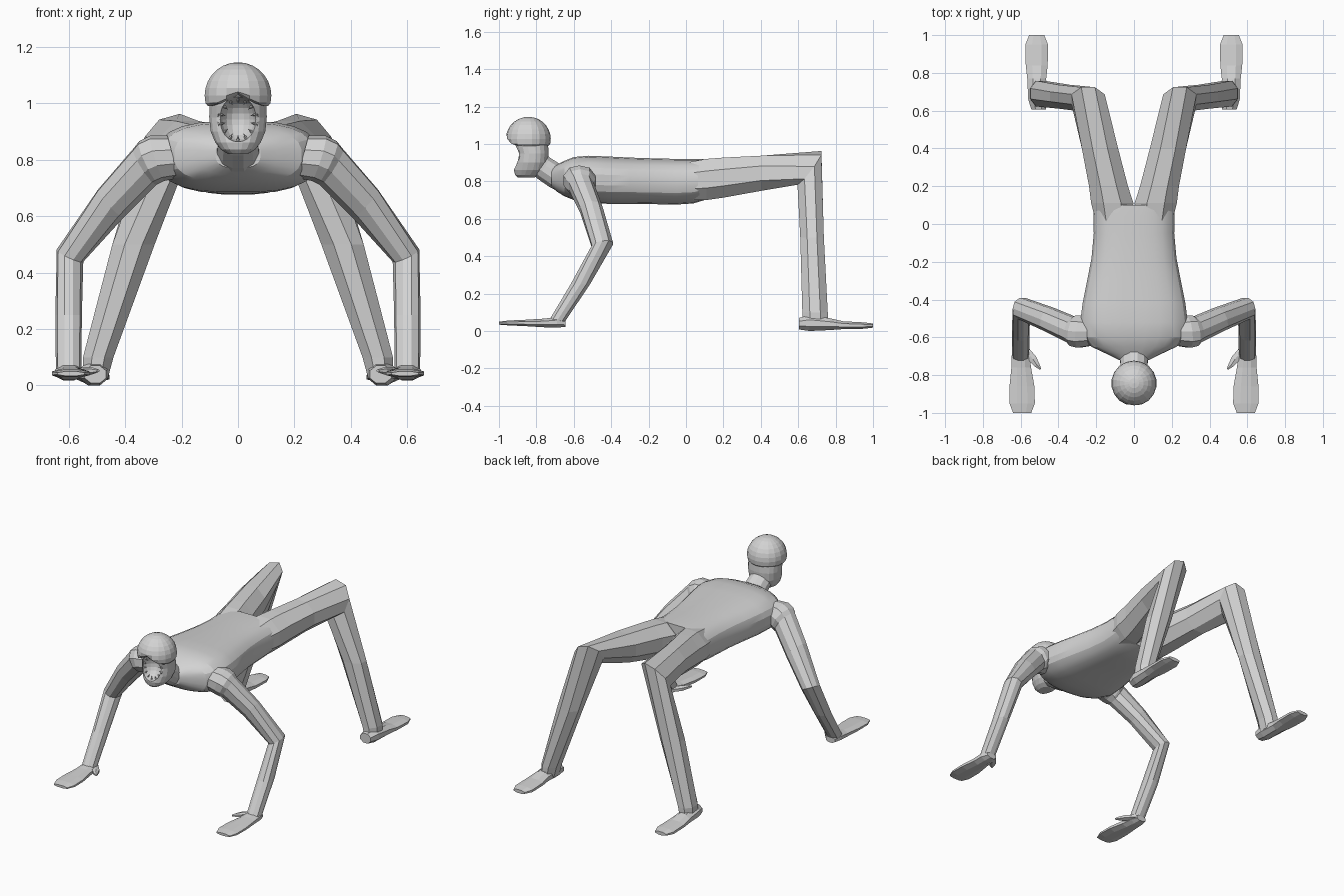
import bpy, bmesh, math
from mathutils import Vector

skin = bpy.data.materials.new("pale grey")
skin.diffuse_color = (0.65, 0.65, 0.65, 1)


def make(name, bm):
    bmesh.ops.recalc_face_normals(bm, faces=bm.faces)
    me = bpy.data.meshes.new(name)
    bm.to_mesh(me)
    bm.free()
    me.materials.append(skin)
    ob = bpy.data.objects.new(name, me)
    bpy.context.collection.objects.link(ob)
    return ob


def loft(name, rings, n=8, power=2.0, mirror=False):
    """Skin a tube through rings given as (centre, half axis u, half axis v)."""
    bm = bmesh.new()
    loops = []
    k = 1 / math.cos(math.pi / n)
    for c, u, v in rings:
        loop = []
        for i in range(n):
            a = 2 * math.pi * (i + 0.5) / n
            ca, sa = math.cos(a), math.sin(a)
            pu = math.copysign(min(1, abs(ca) * k) ** (2 / power), ca)
            pv = math.copysign(min(1, abs(sa) * k) ** (2 / power), sa)
            loop.append(bm.verts.new(Vector(c) + Vector(u) * pu + Vector(v) * pv))
        loops.append(loop)
    for a, b in zip(loops, loops[1:]):
        for i in range(n):
            j = (i + 1) % n
            bm.faces.new((a[i], a[j], b[j], b[i]))
    bm.faces.new(loops[0])
    bm.faces.new(loops[-1])
    ob = make(name, bm)
    if mirror:
        ob.modifiers.new("mirror", "MIRROR")
    return ob


def along_y(rows):
    """Upright rings from rows of (y, centre x, half width, bottom z, top z)."""
    return [((x, y, (b + t) / 2), (w, 0, 0), (0, 0, (t - b) / 2)) for y, x, w, b, t in rows]


# Torso
torso = loft("torso", along_y([
    (-0.72, 0, 0.08, 0.77, 0.87), (-0.69, 0, 0.14, 0.745, 0.89),
    (-0.65, 0, 0.225, 0.72, 0.91), (-0.60, 0, 0.265, 0.70, 0.93),
    (-0.52, 0, 0.285, 0.685, 0.937), (-0.42, 0, 0.272, 0.68, 0.933),
    (-0.30, 0, 0.248, 0.68, 0.927), (-0.18, 0, 0.225, 0.678, 0.923),
    (-0.05, 0, 0.213, 0.676, 0.92), (0.04, 0, 0.215, 0.682, 0.92),
    (0.10, 0, 0.215, 0.70, 0.918)]), n=24, power=2.7)
bpy.context.view_layer.objects.active = torso
torso.select_set(True)
bpy.ops.object.shade_smooth_by_angle(angle=math.radians(20))

# Neck
loft("neck", [((0, -0.64, 0.82), (0.11, 0, 0), (0, 0.02, 0.085)),
              ((0, -0.70, 0.83), (0.075, 0, 0), (0, 0.03, 0.06)),
              ((0, -0.76, 0.87), (0.07, 0, 0), (0, 0.035, 0.055)),
              ((0, -0.82, 0.92), (0.07, 0, 0), (0, 0.04, 0.05))], n=12)

# Jaw with hollow mouth
jaw = loft("jaw", [((0, (f + b) / 2, z), (w, 0, 0), (0, (b - f) / 2, 0)) for z, w, f, b in [
    (1.05, 0.10, -0.93, -0.74), (0.99, 0.101, -0.92, -0.737), (0.95, 0.102, -0.906, -0.735),
    (0.90, 0.097, -0.913, -0.738), (0.86, 0.08, -0.92, -0.75), (0.835, 0.06, -0.914, -0.78),
    (0.82, 0.035, -0.90, -0.81)]], n=20, power=2.3)
bm = bmesh.new()
bmesh.ops.create_uvsphere(bm, u_segments=20, v_segments=12, radius=1)
for v in bm.verts:
    v.co = Vector((v.co.x * 0.068, v.co.y * 0.09 - 0.925, v.co.z * 0.08 + 0.943))
cutter = make("mouth_cutter", bm)
cutter.hide_render = True
cutter.hide_viewport = True
cut = jaw.modifiers.new("mouth", "BOOLEAN")
cut.operation = "DIFFERENCE"
cut.solver = "EXACT"
cut.object = cutter

# Teeth pointing into the mouth
bm = bmesh.new()
for i in range(14):
    a = 2 * math.pi * (i + 0.5) / 14
    d = Vector((math.cos(a), 0, math.sin(a)))
    c = Vector((0.068 * d.x, -0.897 + 0.008 * abs(d.x), 0.943 + 0.078 * d.z))
    side = Vector((-d.z, 0, d.x)) * 0.008
    depth = Vector((0, 0.008, 0))
    base = [bm.verts.new(c + d * 0.004 + o) for o in (side, depth, -side, -depth)]
    tip = bm.verts.new(c - d * 0.024)
    bm.faces.new(base)
    for j in range(4):
        bm.faces.new((base[j], base[(j + 1) % 4], tip))
make("teeth", bm)

# Cranium with arched brow rim
bm = bmesh.new()
bmesh.ops.create_uvsphere(bm, u_segments=18, v_segments=14, radius=1)
for v in bm.verts:
    x, y, z = v.co
    front = max(0, -y) * max(0, 1 - abs(x) * 1.3)
    low = 0.99 + 0.05 * front
    h = 1.027 + 0.118 * z
    v.co = Vector((x * 0.12, -0.843 + y * 0.12, max(low, h)))
    if h < low:
        v.co.y += 0.012 * front
make("cranium", bm)

# Arms
loft("arms", [((0.23, -0.57, 0.81), (0, 0.075, 0), (0.02, 0, 0.075)),
              ((0.285, -0.57, 0.805), (-0.01, 0.085, 0), (0.025, 0, 0.08)),
              ((0.315, -0.565, 0.79), (-0.015, 0.08, 0), (0.035, 0, 0.075)),
              ((0.33, -0.56, 0.775), (-0.015, 0.066, 0), (0.04, 0, 0.065)),
              ((0.45, -0.505, 0.645), (-0.015, 0.06, 0), (0.045, 0, 0.05)),
              ((0.595, -0.447, 0.46), (-0.004, 0.056, 0.008), (0.047, 0, 0.022)),
              ((0.60, -0.565, 0.25), (0, 0.052, 0), (0.047, 0, 0)),
              ((0.60, -0.695, 0.045), (0, 0.044, 0), (0.045, 0, 0))], n=10, mirror=True)

# Hands and thumbs
loft("hands", along_y([
    (-0.645, 0.60, 0.033, 0.022, 0.06), (-0.69, 0.60, 0.047, 0.018, 0.075),
    (-0.76, 0.597, 0.052, 0.02, 0.066), (-0.86, 0.593, 0.066, 0.026, 0.06),
    (-0.95, 0.592, 0.067, 0.03, 0.056), (-1.0, 0.592, 0.048, 0.034, 0.05)]), mirror=True)
loft("thumbs", [((0.575, -0.67, 0.048), (0.012, -0.02, 0), (0, 0, 0.014)),
                ((0.535, -0.715, 0.05), (0.016, -0.014, 0), (0, 0, 0.015)),
                ((0.515, -0.745, 0.052), (0.012, -0.009, 0), (0, 0, 0.012)),
                ((0.495, -0.768, 0.052), (0.004, -0.003, 0), (0, 0, 0.005))], n=6, mirror=True)

# Legs bent at the knee
loft("legs", [((0.108, 0.0, 0.80), (0.09, 0, 0), (0, 0, 0.10)),
              ((0.115, 0.11, 0.81), (0.112, 0, 0), (0, 0, 0.11)),
              ((0.135, 0.20, 0.82), (0.103, 0, 0), (0, 0, 0.107)),
              ((0.18, 0.40, 0.843), (0.096, 0, 0), (0, 0, 0.094)),
              ((0.243, 0.66, 0.872), (0.088, 0, -0.025), (0, 0.064, 0.08)),
              ((0.37, 0.674, 0.50), (0.075, 0, 0), (0, 0.063, 0)),
              ((0.495, 0.69, 0.10), (0.054, 0, 0), (0, 0.068, 0)),
              ((0.505, 0.69, 0.03), (0.045, 0, 0), (0, 0.068, 0))], mirror=True)

# Feet
loft("feet", along_y([
    (0.605, 0.505, 0.038, 0.008, 0.07), (0.66, 0.51, 0.05, 0.0, 0.085),
    (0.77, 0.515, 0.05, 0.005, 0.068), (0.84, 0.515, 0.058, 0.01, 0.052),
    (0.95, 0.515, 0.06, 0.012, 0.046), (1.0, 0.515, 0.04, 0.018, 0.04)]), mirror=True)
